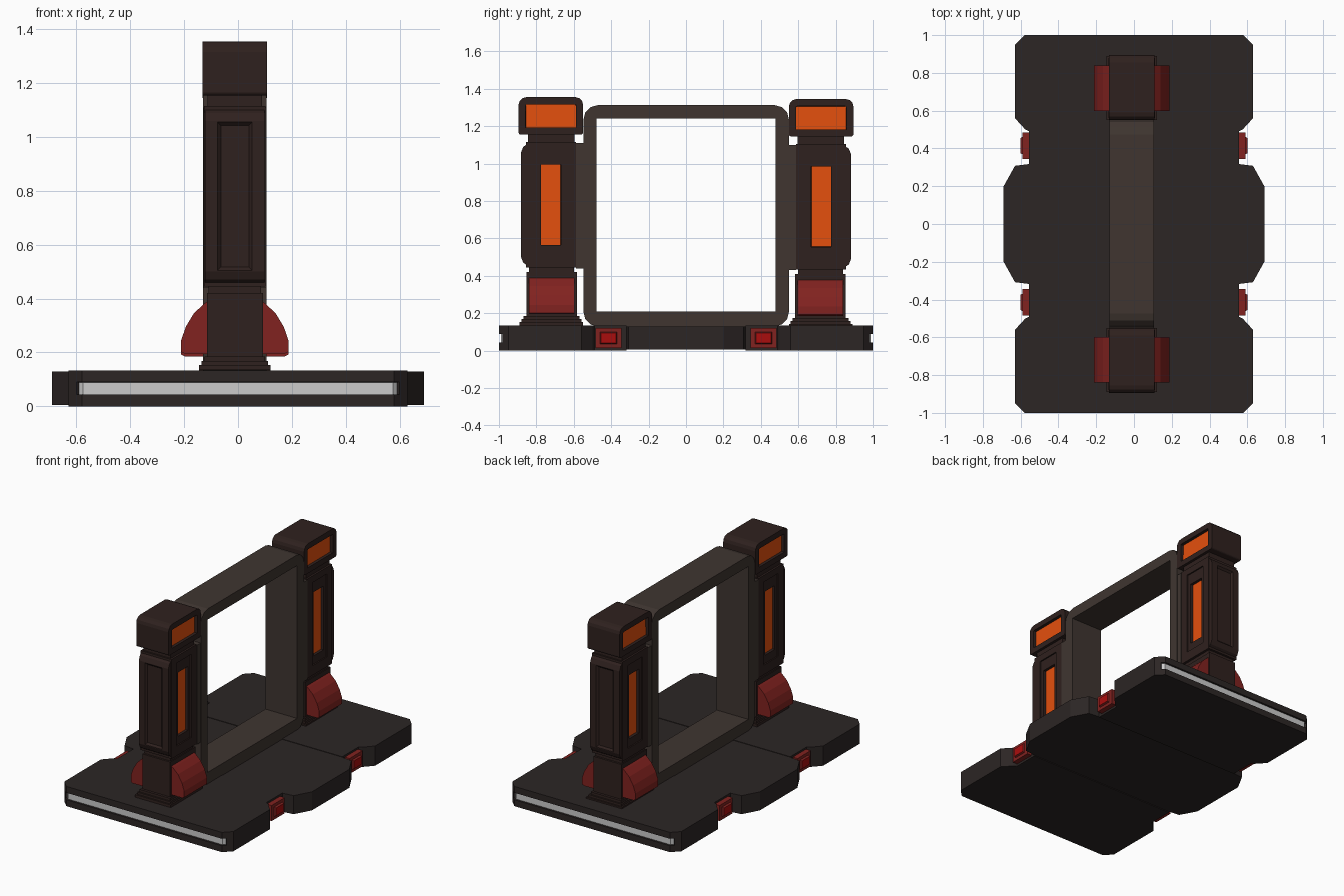
import bpy, bmesh, math
from mathutils import Vector

if "Cube" in bpy.data.objects:
    bpy.data.objects.remove(bpy.data.objects["Cube"])


def material(name, rgb):
    m = bpy.data.materials.new(name)
    m.diffuse_color = (*rgb, 1)
    m.use_nodes = True
    m.node_tree.nodes["Principled BSDF"].inputs["Base Color"].default_value = m.diffuse_color
    return m


DARK = material("dark_metal", (0.025, 0.019, 0.018))
BROWN = material("brown_metal", (0.028, 0.015, 0.013))
FRAME = material("frame_metal", (0.05, 0.036, 0.030))
RED = material("red_cover", (0.22, 0.016, 0.014))
LAMP = material("red_lamp", (0.40, 0.004, 0.004))
ORANGE = material("orange_glass", (0.78, 0.08, 0.004))
PALE = material("pale_strip", (0.55, 0.55, 0.55))
CX = -0.012  # pillars and frame sit slightly off centre


def finish(bm, name, mats):
    me = bpy.data.meshes.new(name)
    bmesh.ops.recalc_face_normals(bm, faces=bm.faces)
    bm.to_mesh(me)
    bm.free()
    for m in mats:
        me.materials.append(m)
    ob = bpy.data.objects.new(name, me)
    bpy.context.collection.objects.link(ob)
    return ob


def prism(profile, axis, lo, hi):
    """Extrude a 2D profile along an axis."""
    put = {"x": lambda a, b, c: (c, a, b), "y": lambda a, b, c: (a, c, b),
           "z": lambda a, b, c: (a, b, c)}[axis]
    bm = bmesh.new()
    rings = [[bm.verts.new(put(a, b, c)) for a, b in profile] for c in (lo, hi)]
    n = len(profile)
    bm.faces.new(rings[0])
    bm.faces.new(rings[1])
    for i in range(n):
        j = (i + 1) % n
        bm.faces.new((rings[0][i], rings[0][j], rings[1][j], rings[1][i]))
    bmesh.ops.recalc_face_normals(bm, faces=bm.faces)
    return bm


def box(x0, x1, y0, y1, z0, z1):
    return prism([(x0, y0), (x1, y0), (x1, y1), (x0, y1)], "z", z0, z1)


def faces_along(bm, d):
    bm.normal_update()
    return [f for f in bm.faces if f.normal.dot(Vector(d)) > 0.99]


def panel(bm, face, half, centre, depth, mat=0, slope=0.0):
    """Set a sunken (or raised, if depth < 0) rectangle into a box face."""
    n = face.normal.copy()
    k = max(range(3), key=lambda i: abs(n[i]))
    axes = [i for i in range(3) if i != k]
    bmesh.ops.inset_individual(bm, faces=[face], thickness=0.004)
    mid = face.calc_center_median()
    for v in face.verts:
        for a, i in enumerate(axes):
            v.co[i] = centre[a] + math.copysign(half[a], v.co[i] - mid[i])
    bmesh.ops.inset_individual(bm, faces=[face], thickness=0.001 + slope, depth=-depth)
    face.material_index = mat


def rounded(a0, a1, b0, b1, radii, seg=3):
    """Rounded rectangle; radii for corners ++, -+, --, +-."""
    pts = []
    for q, ((a, sa), (b, sb)) in enumerate([((a1, 1), (b1, 1)), ((a0, -1), (b1, 1)),
                                            ((a0, -1), (b0, -1)), ((a1, 1), (b0, -1))]):
        r = radii[q]
        for k in range(seg + 1 if r else 1):
            t = math.pi / 2 * (q + k / seg)
            pts.append((a - sa * r + r * math.cos(t), b - sb * r + r * math.sin(t)) if r else (a, b))
    return pts


# Base middle section
half = [(0.55, -0.318), (0.63, -0.308), (0.69, -0.2), (0.69, 0.2), (0.63, 0.308), (0.55, 0.318)]
finish(prism(half + [(-x, -y) for x, y in half], "z", 0.005, 0.13), "base_middle", [DARK])

for s, side in ((-1, "front"), (1, "rear")):
    # Base end section with recessed pale strip around the outer edge
    edge = [(0.555, 0.318), (0.555, 0.49), (0.575, 0.5), (0.63, 0.56), (0.63, 0.95), (0.58, 1.0)]
    prof = edge + [(-x, y) for x, y in reversed(edge)]
    bm = prism([(x, s * y) for x, y in prof], "z", 0, 0.133)
    bm.normal_update()
    ends = [f for f in bm.faces if s * f.normal.y > 0.5 and s * f.calc_center_median().y > 0.9]
    bmesh.ops.inset_region(bm, faces=ends, thickness=0.043, use_even_offset=True)
    bmesh.ops.inset_region(bm, faces=ends, thickness=0.001, depth=-0.012, use_even_offset=True)
    for f in ends:
        f.material_index = 1
    finish(bm, side + "_base_end", [DARK, PALE])

    # Red marker lamps in the side notches
    for t, lr in ((-1, "left"), (1, "right")):
        ys = sorted((s * 0.345, s * 0.485))
        xs = sorted((t * 0.54, t * 0.59))
        bm = box(*xs, *ys, 0.015, 0.12)
        panel(bm, faces_along(bm, (t, 0, 0))[0], (0.045, 0.032), (s * 0.415, 0.068), -0.012, 1, 0.006)
        finish(bm, f"{side}_{lr}_marker_lamp", [RED, LAMP])

    # Pillar; dz is the small drop of the rear pillar
    dz = -0.01 if s > 0 else 0.0

    def pbox(hx, ya, yb, z0, z1):
        return box(CX - hx, CX + hx, *sorted((s * ya, s * yb)), z0 + dz, z1 + dz)

    for i, (g, z0, z1) in enumerate(((0.0, 0.135, 0.153), (0.01, 0.153, 0.168), (0.02, 0.168, 0.185))):
        finish(pbox(0.133 - g, 0.55 + g, 0.89 - g, z0, z1), f"{side}_plinth_step_{i + 1}", [BROWN])
    finish(pbox(0.104, 0.583, 0.853, 0.185, 0.42), side + "_pillar_foot", [BROWN])
    finish(pbox(0.098, 0.60, 0.84, 0.42, 0.45), side + "_lower_neck", [BROWN])
    finish(pbox(0.102, 0.595, 0.845, 1.11, 1.157), side + "_upper_neck", [BROWN])

    # Pillar shaft with a tall lit window on both sides
    bm = pbox(0.115, 0.588, 0.855, 0.445, 1.115)
    for t in (-1, 1):
        f = faces_along(bm, (t, 0, 0))[0]
        panel(bm, f, (0.078, 0.28), (s * 0.722, 0.79 + dz), 0.008, 0)
        panel(bm, f, (0.053, 0.215), (s * 0.722, 0.78 + dz), 0.018, 1)
    finish(bm, side + "_pillar_shaft", [BROWN, ORANGE])

    # Outer face plate with recessed panel
    z0, z1 = 0.46 + dz, 1.1 + dz
    bm = prism([(s * 0.855, z0), (s * 0.87, z0 + 0.01), (s * 0.882, z0 + 0.04), (s * 0.882, z1 - 0.04),
                (s * 0.87, z1 - 0.01), (s * 0.855, z1)], "x", CX - 0.11, CX + 0.11)
    f = faces_along(bm, (0, s, 0))[0]
    panel(bm, f, (0.064, 0.275), (CX, 0.78 + dz), 0.012, 0, 0.016)
    finish(bm, side + "_face_plate", [BROWN])

    # Strip joining the pillar to the frame
    finish(pbox(0.117, 0.545, 0.588, 0.44, 1.11), side + "_joining_strip", [FRAME])

    # Rounded cap with lit windows
    ys = sorted((s * 0.55, s * 0.895))
    bm = prism(rounded(*ys, 1.155 + dz, 1.355 + dz, (0.04, 0.04, 0.012, 0.012)), "x", CX - 0.12, CX + 0.12)
    lit = faces_along(bm, (1, 0, 0)) + faces_along(bm, (-1, 0, 0))
    bmesh.ops.inset_individual(bm, faces=lit, thickness=0.038, use_even_offset=True)
    bmesh.ops.inset_individual(bm, faces=lit, thickness=0.001, depth=-0.02)
    for f in lit:
        f.material_index = 1
    finish(bm, side + "_pillar_cap", [BROWN, ORANGE])

    # Red rounded covers on both sides of the foot
    for t, lr in ((-1, "left"), (1, "right")):
        prof = [(0.095, 0.395), (0.115, 0.38), (0.152, 0.345), (0.182, 0.295), (0.199, 0.245),
                (0.199, 0.202), (0.185, 0.195), (0.095, 0.195)]
        bm = prism([(CX + t * x, z + dz) for x, z in prof], "y", s * 0.597, s * 0.84)
        finish(bm, f"{side}_{lr}_cover", [RED])

# Frame ring: rounded outside, square inside
outer = rounded(-0.548, 0.55, 0.13, 1.312, (0.075,) * 4)
inner = [(math.copysign(0.478, y), 1.24 if z > 0.7 else 0.21) for y, z in outer]
bm = bmesh.new()
vo, vi = ([[bm.verts.new((x, y, z)) for y, z in loop] for x in (CX - 0.118, CX + 0.118)]
          for loop in (outer, inner))
for i in range(len(outer)):
    j = (i + 1) % len(outer)
    for a, b in ((vo[0], vo[1]), (vi[0], vi[1]), (vo[0], vi[0]), (vo[1], vi[1])):
        bm.faces.new((a[i], a[j], b[j], b[i]))
bmesh.ops.remove_doubles(bm, verts=bm.verts, dist=0.0005)
finish(bm, "frame_ring", [FRAME])
